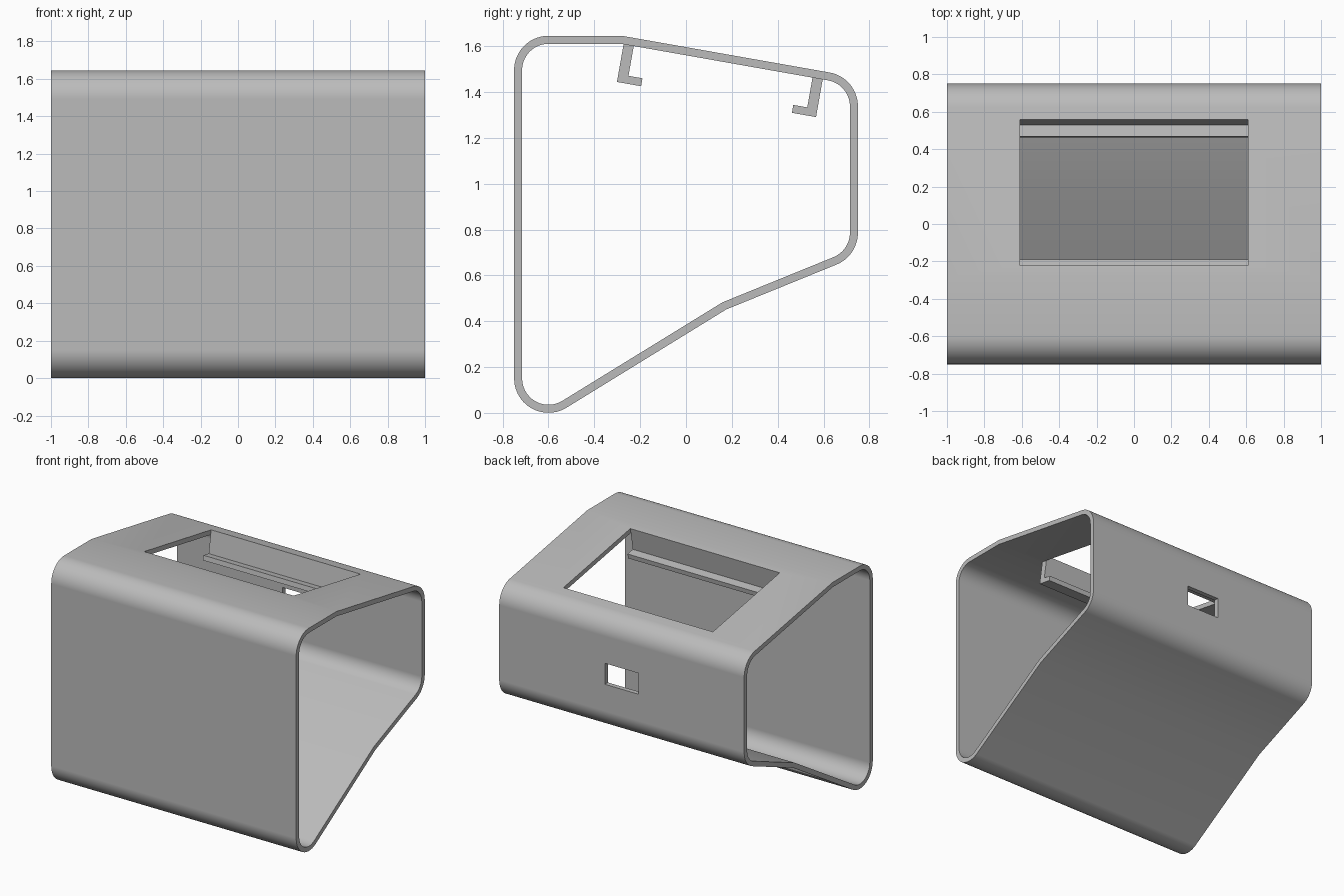
import bpy, bmesh, math
from mathutils import Vector

WALL, ROUND, SEGMENTS = 0.035, 0.15, 14
SLOPE = math.radians(10)
KINK = Vector((-0.28, 1.645))            # where the top starts to slope
ALONG = Vector((math.cos(SLOPE), -math.sin(SLOPE)))
NORMAL = Vector((math.sin(SLOPE), math.cos(SLOPE)))
OPEN_FRONT, OPEN_BACK, OPEN_HALF = 0.059, 0.851, 0.61

cube = bpy.data.objects.get("Cube")
if cube:
    bpy.data.objects.remove(cube, do_unlink=True)

grey = bpy.data.materials.new("plain grey")
grey.use_nodes = True
COLOUR = (0.5, 0.5, 0.5, 1)
grey.diffuse_color = COLOUR
grey.node_tree.nodes["Principled BSDF"].inputs["Base Color"].default_value = COLOUR


def make_object(name, bm):
    bmesh.ops.recalc_face_normals(bm, faces=bm.faces)
    mesh = bpy.data.meshes.new(name)
    bm.to_mesh(mesh)
    bm.free()
    mesh.materials.append(grey)
    obj = bpy.data.objects.new(name, mesh)
    bpy.context.collection.objects.link(obj)
    return obj


def prism(name, profile, half):
    """Extrude a (y, z) profile along x."""
    bm = bmesh.new()
    face = bm.faces.new([bm.verts.new((-half, p[0], p[1])) for p in profile])
    new = bmesh.ops.extrude_face_region(bm, geom=[face])["geom"]
    bmesh.ops.translate(bm, vec=(2 * half, 0, 0),
                        verts=[v for v in new if isinstance(v, bmesh.types.BMVert)])
    return make_object(name, bm)


def on_slope(u, v):
    return KINK + ALONG * u + NORMAL * v


def rounded_outline(corners, inset):
    """Inset a clockwise outline and round its marked corners."""
    points = []
    for i, (corner, radius) in enumerate(corners):
        a = (corner - corners[i - 1][0]).normalized()
        b = (corners[(i + 1) % len(corners)][0] - corner).normalized()
        na, nb = Vector((a.y, -a.x)), Vector((b.y, -b.x))
        inward = (na + nb) / (1 + na.dot(nb))
        if radius == 0:
            points.append(corner + inward * inset)
            continue
        centre = corner + inward * radius
        start = math.atan2(-na.y, -na.x)
        turn = a.angle_signed(b)         # positive is clockwise
        for k in range(SEGMENTS + 1):
            t = start - turn * k / SEGMENTS
            points.append(centre + (radius - inset) * Vector((math.cos(t), math.sin(t))))
    return points


# Shell: a bent tube, open at both ends
corners = [(Vector((-0.75, -0.118)), ROUND), (Vector((-0.75, 1.645)), ROUND),
           (KINK, 0), (Vector((0.75, 1.463)), ROUND),
           (Vector((0.75, 0.685)), ROUND), (Vector((0.175, 0.451)), 0)]
bm = bmesh.new()
loops = [[bm.verts.new((x, p.x, p.y)) for p in rounded_outline(corners, inset)]
         for x, inset in ((-1, 0), (1, 0), (1, WALL), (-1, WALL))]
count = len(loops[0])
for i in range(4):
    here, there = loops[i], loops[(i + 1) % 4]
    for j in range(count):
        k = (j + 1) % count
        bm.faces.new((here[j], here[k], there[k], there[j]))
shell = make_object("shell", bm)

# Cutters for the top window and the cable opening in the back
window = prism("window_cutter", [on_slope(OPEN_FRONT, 0.1), on_slope(OPEN_BACK, 0.1),
                                 on_slope(OPEN_BACK, -0.1), on_slope(OPEN_FRONT, -0.1)], OPEN_HALF)
port = prism("port_cutter", [(0.65, 0.983), (0.85, 0.983), (0.85, 1.138), (0.65, 1.138)], 0.137)
bpy.context.view_layer.objects.active = shell
for cutter in (window, port):
    cut = shell.modifiers.new(cutter.name, "BOOLEAN")
    cut.object, cut.operation, cut.solver = cutter, "DIFFERENCE", "EXACT"
    bpy.ops.object.modifier_apply(modifier=cut.name)
    bpy.data.objects.remove(cutter, do_unlink=True)

# Smooth the rounded corners and keep the broad walls flat
bpy.ops.object.select_all(action="DESELECT")
shell.select_set(True)
bpy.ops.object.shade_smooth_by_angle(angle=math.radians(30))
flat = shell.modifiers.new("flat walls", "WEIGHTED_NORMAL")
flat.keep_sharp = True

# Hooked rails below the front and back edges of the window
hook = [(0, -WALL), (-0.045, -WALL), (-0.045, -0.202), (0.062, -0.202),
        (0.062, -0.167), (0, -0.167)]
for name, edge, side in (("front_rail", OPEN_FRONT, 1), ("back_rail", OPEN_BACK, -1)):
    prism(name, [on_slope(edge + side * u, v) for u, v in hook], OPEN_HALF)
